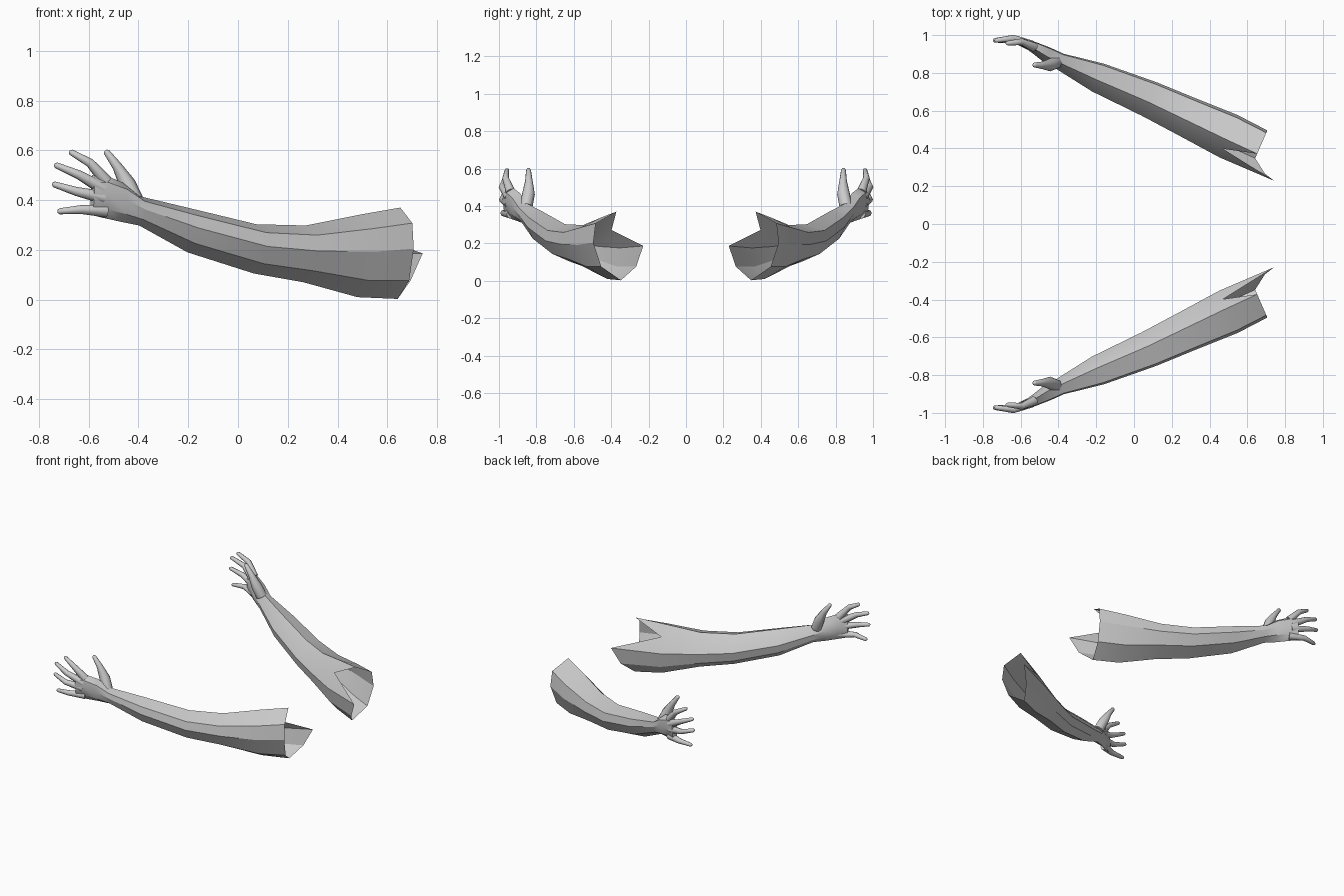
import bpy, bmesh
from math import cos, sin, tau, radians
from mathutils import Vector

cube = bpy.data.objects.get("Cube")
if cube:
    bpy.data.objects.remove(cube, do_unlink=True)

# Single plain material
skin = bpy.data.materials.new("light_grey")
skin.use_nodes = True
grey = (0.6, 0.6, 0.6, 1)
skin.diffuse_color = grey
skin.node_tree.nodes["Principled BSDF"].inputs["Base Color"].default_value = grey


def finish(bm, name, angle):
    """Turn a bmesh into a shaded object mirrored to the other arm."""
    bmesh.ops.recalc_face_normals(bm, faces=bm.faces)
    mesh = bpy.data.meshes.new(name)
    bm.to_mesh(mesh)
    bm.free()
    mesh.materials.append(skin)
    obj = bpy.data.objects.new(name, mesh)
    bpy.context.collection.objects.link(obj)
    bpy.ops.object.select_all(action='DESELECT')
    obj.select_set(True)
    bpy.context.view_layer.objects.active = obj
    bpy.ops.object.shade_smooth_by_angle(angle=radians(angle))
    mirror = obj.modifiers.new("other_arm", 'MIRROR')
    mirror.use_axis = (False, True, False)
    mirror.use_mirror_merge = False
    return obj


def bridge(bm, first, second):
    """Skin two rings with quads."""
    count = len(first)
    for i in range(count):
        j = (i + 1) % count
        bm.faces.new((first[i], first[j], second[j], second[i]))


def tube(name, path, radii, sides=8):
    """Tapered digit with a rounded tip."""
    pts = [Vector(p) for p in path]
    tip_dir = (pts[-1] - pts[-2]).normalized()
    pts.append(pts[-1] + tip_dir * radii[-1] * 0.7)
    radii = list(radii) + [radii[-1] * 0.5]
    bm = bmesh.new()
    rings = []
    for k, (p, r) in enumerate(zip(pts, radii)):
        along = (pts[min(k + 1, len(pts) - 1)] - pts[max(k - 1, 0)]).normalized()
        side = along.cross(Vector((0, 1, 0))).normalized()
        up = side.cross(along)
        rings.append([bm.verts.new(p + r * (side * cos(tau * i / sides) + up * sin(tau * i / sides)))
                      for i in range(sides)])
    for first, second in zip(rings, rings[1:]):
        bridge(bm, first, second)
    bm.faces.new(rings[0])
    bm.faces.new(rings[-1])
    return finish(bm, name, 60)


# Arm: cross-section corners as (outward, upward), starting at the top ridge
PROFILE = [(-0.17, 1), (0.88, 0.66), (1, 0.1), (0.6, -0.6),
           (-0.4, -1), (-0.87, -0.6), (-1, 0), (-0.6, 0.58)]
NOTCH = 7
outward = Vector((0.4, -0.916, 0))
along_arm = Vector((0.916, 0.4, 0))

# Stations from knuckles to shoulder: x, y, half width, top z, bottom z
STATIONS = [
    (-0.585, -0.962, 0.02, 0.50, 0.34),
    (-0.53, -0.935, 0.03, 0.50, 0.327),
    (-0.46, -0.895, 0.042, 0.47, 0.312),
    (-0.39, -0.86, 0.045, 0.415, 0.298),
    (-0.19, -0.775, 0.08, 0.368, 0.19),
    (0.08, -0.662, 0.097, 0.303, 0.105),
    (0.28, -0.568, 0.108, 0.298, 0.07),
    (0.5, -0.465, 0.122, 0.342, 0.01),
    (0.66, -0.39, 0.115, 0.37, 0.003),
]
bm = bmesh.new()
rings = []
for x, y, half, top, bottom in STATIONS:
    centre = Vector((x, y, (top + bottom) / 2))
    tall = Vector((0, 0, (top - bottom) / 2))
    rings.append([bm.verts.new(centre + outward * half * u + tall * v) for u, v in PROFILE])
for first, second in zip(rings, rings[1:]):
    bridge(bm, first, second)
bm.faces.new(rings[0])

# Shoulder opening: V notch on the inner top, long flap on the inner side
bm.verts.remove(rings[-1][NOTCH])
before, end = rings[-2], rings[-1]
bm.faces.new((before[0], before[NOTCH], end[0]))
bm.faces.new((before[NOTCH], before[6], end[6]))
end[6].co += along_arm * 0.14
end[5].co += along_arm * 0.08
finish(bm, "arm", 28)

# Fingers: base, knuckle and tip
FINGERS = {
    "index_finger": [(-0.53, -0.937, 0.475), (-0.595, -0.965, 0.55), (-0.67, -0.957, 0.592)],
    "middle_finger": [(-0.54, -0.945, 0.445), (-0.64, -0.984, 0.502), (-0.73, -0.972, 0.54)],
    "ring_finger": [(-0.54, -0.945, 0.41), (-0.65, -0.982, 0.435), (-0.738, -0.972, 0.463)],
    "little_finger": [(-0.53, -0.935, 0.357), (-0.63, -0.975, 0.362), (-0.717, -0.97, 0.355)],
}
for name, path in FINGERS.items():
    tube(name, path, (0.026, 0.018, 0.012))

# Thumb
tube("thumb", [(-0.415, -0.855, 0.4), (-0.445, -0.842, 0.465), (-0.485, -0.84, 0.535),
               (-0.527, -0.842, 0.592)], (0.035, 0.034, 0.02, 0.013))
